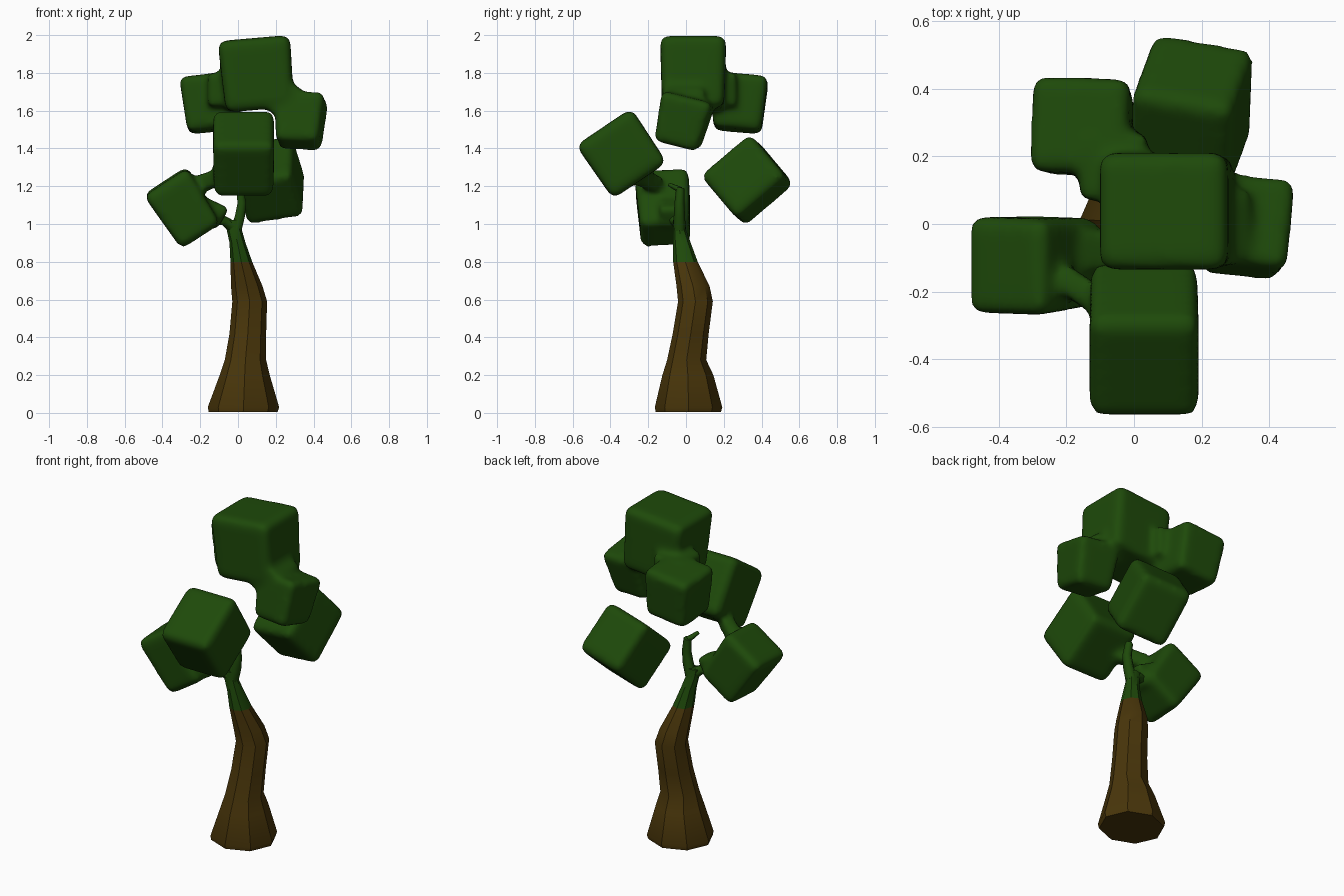
import bpy, bmesh, math
from mathutils import Matrix, Euler

if "Cube" in bpy.data.objects:
    bpy.data.objects.remove(bpy.data.objects["Cube"])


def material(name, col):
    m = bpy.data.materials.new(name)
    m.diffuse_color = (*col, 1)
    m.use_nodes = True
    m.node_tree.nodes["Principled BSDF"].inputs["Base Color"].default_value = m.diffuse_color
    return m


green = material("leaf_green", (0.013, 0.068, 0.003))
brown = material("bark_brown", (0.066, 0.036, 0.003))


def leaf_cluster(name, boxes):
    """Fuse boxes (centre, size, rotation in degrees, bottom taper) into soft-edged blocks."""
    me = bpy.data.meshes.new(name)
    for c, s, r, taper in boxes:
        bm = bmesh.new()
        bmesh.ops.create_cube(bm, size=1)
        for v in bm.verts:
            if v.co.z < 0:
                v.co.x *= taper
                v.co.y *= taper
        bmesh.ops.bevel(bm, geom=bm.edges[:], offset=0.1, segments=2, profile=0.5, affect='EDGES')
        rot = Euler([math.radians(a) for a in r]).to_matrix().to_4x4()
        bm.transform(Matrix.Translation(c) @ rot @ Matrix.Diagonal((*s, 1)))
        bm.from_mesh(me)
        bm.to_mesh(me)
        bm.free()
    ob = bpy.data.objects.new(name, me)
    bpy.context.collection.objects.link(ob)
    me.materials.append(green)
    rm = ob.modifiers.new("fuse", 'REMESH')
    rm.mode = 'VOXEL'
    rm.voxel_size = 0.016
    rm.use_smooth_shade = True
    sm = ob.modifiers.new("soften", 'SMOOTH')
    sm.factor = 0.5
    sm.iterations = 10
    return ob


# Crown: top block with the left-back and right blocks fused on
leaf_cluster("crown_leaves", [
    ((0.10, 0.038, 1.795), (0.385, 0.35, 0.38), (0, -5, 0), 0.94),
    ((-0.148, 0.283, 1.64), (0.295, 0.285, 0.295), (-5, -6, -1), 0.9),
    ((-0.06, 0.17, 1.71), (0.20, 0.20, 0.18), (0, 0, 0), 1),
    ((0.328, -0.015, 1.545), (0.27, 0.28, 0.27), (-14, 2, -6), 0.84),
    ((0.23, -0.01, 1.67), (0.18, 0.22, 0.19), (0, 35, 0), 1),
])

# Front and left blocks, touching at a narrow neck
leaf_cluster("front_left_leaves", [
    ((0.03, -0.34, 1.372), (0.325, 0.355, 0.345), (34, 0, 0), 0.97),
    ((-0.29, -0.118, 1.083), (0.275, 0.29, 0.345), (4, -33, -2), 0.9),
    ((-0.15, -0.20, 1.23), (0.16, 0.08, 0.09), (0, -15, -35), 1),
    ((-0.15, -0.08, 1.06), (0.17, 0.13, 0.13), (0, 25, 0), 0.85),
])

# Back block
leaf_cluster("back_leaves", [
    ((0.17, 0.325, 1.233), (0.31, 0.345, 0.31), (41, -9, -10), 1.0),
])


def loft(name, rings, mat, sides=8):
    """Skin through horizontal rings given as (z, x0, x1, y0, y1)."""
    bm = bmesh.new()
    loops = []
    for z, x0, x1, y0, y1 in rings:
        loops.append([bm.verts.new(((x0 + x1) / 2 + (x1 - x0) / 2 * math.cos(2 * math.pi * i / sides),
                                    (y0 + y1) / 2 + (y1 - y0) / 2 * math.sin(2 * math.pi * i / sides), z))
                      for i in range(sides)])
    for a, b in zip(loops, loops[1:]):
        for i in range(sides):
            j = (i + 1) % sides
            bm.faces.new((a[i], a[j], b[j], b[i]))
    bm.faces.new(loops[0][::-1])
    bm.faces.new(loops[-1])
    me = bpy.data.meshes.new(name)
    bm.to_mesh(me)
    bm.free()
    me.materials.append(mat)
    ob = bpy.data.objects.new(name, me)
    bpy.context.collection.objects.link(ob)
    bpy.ops.object.select_all(action='DESELECT')
    ob.select_set(True)
    bpy.context.view_layer.objects.active = ob
    bpy.ops.object.shade_smooth_by_angle(angle=math.radians(40))
    return ob


# Trunk: flared foot, bend at 0.6, narrowing neck that turns green
neck = (0.80, -0.04, 0.075, -0.068, 0.062)
loft("trunk", [
    (0.005, -0.155, 0.21, -0.16, 0.185),
    (0.03, -0.16, 0.218, -0.165, 0.192),
    (0.20, -0.097, 0.168, -0.125, 0.145),
    (0.28, -0.07, 0.149, -0.10, 0.107),
    (0.42, -0.045, 0.149, -0.07, 0.12),
    (0.59, -0.03, 0.154, -0.042, 0.142),
    (0.67, -0.037, 0.13, -0.05, 0.125),
    neck], brown)
loft("trunk_neck", [
    neck,
    (0.90, -0.045, 0.04, -0.07, 0.025),
    (0.97, -0.06, 0.02, -0.07, 0.0),
    (1.02, -0.07, 0.02, -0.068, -0.005)], green)


def twig(name, pts):
    """Tapering tube through (x, y, z, radius) points."""
    cu = bpy.data.curves.new(name, 'CURVE')
    cu.dimensions = '3D'
    cu.bevel_depth = 1
    cu.bevel_resolution = 1
    cu.use_fill_caps = True
    sp = cu.splines.new('POLY')
    sp.points.add(len(pts) - 1)
    for p, (x, y, z, r) in zip(sp.points, pts):
        p.co = (x, y, z, 1)
        p.radius = r
    cu.materials.append(green)
    ob = bpy.data.objects.new(name, cu)
    bpy.context.collection.objects.link(ob)


# Forked twigs above the trunk
twig("left_twig", [(-0.02, -0.035, 0.98, 0.035), (-0.07, -0.05, 1.015, 0.027), (-0.16, -0.08, 1.04, 0.05)])
twig("upper_twig", [(-0.01, -0.035, 0.97, 0.033), (0.01, -0.035, 1.04, 0.03),
                    (0.02, -0.035, 1.11, 0.026), (0.01, -0.03, 1.19, 0.022)])
twig("twig_spur", [(0.01, -0.03, 1.18, 0.018), (-0.02, -0.09, 1.21, 0.01)])
